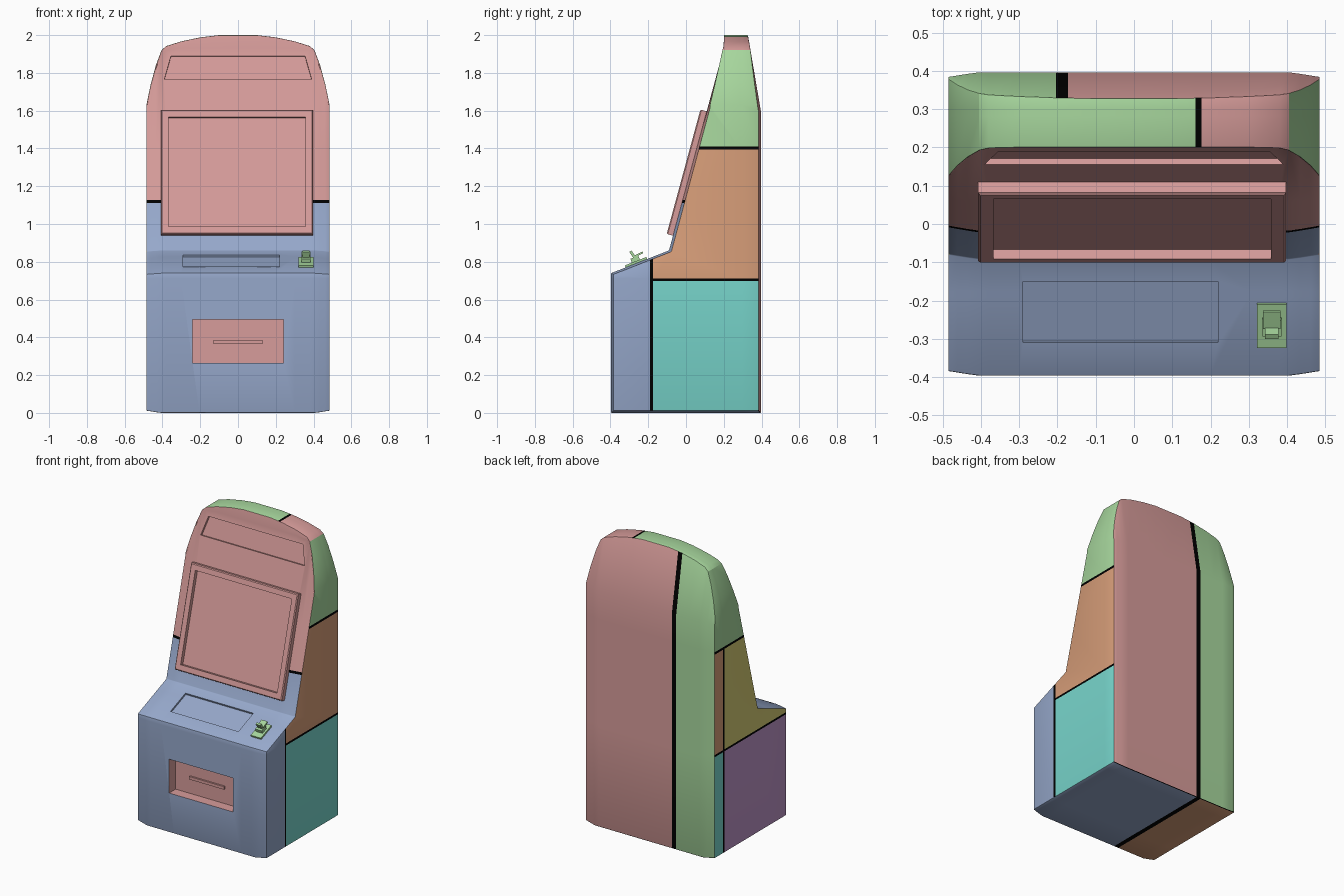
import bpy, bmesh, math
from mathutils import Matrix, Vector

cube = bpy.data.objects.get("Cube")
if cube:
    bpy.data.objects.remove(cube)

# Flat colours, given as display values and turned linear
PALETTE = {"pink": (214, 155, 153), "blue": (149, 167, 202), "green": (166, 214, 156),
           "orange": (214, 156, 120), "teal": (120, 214, 204), "olive": (212, 202, 115),
           "purple": (188, 147, 198), "black": (0, 0, 0)}
NAMES = list(PALETTE)
MATS = {}
for name, rgb in PALETTE.items():
    m = bpy.data.materials.new(name)
    m.use_nodes = True
    col = [(c / 255) ** 2.2 for c in rgb] + [1]
    m.diffuse_color = col
    m.node_tree.nodes["Principled BSDF"].inputs["Base Color"].default_value = col
    MATS[name] = m

SLOPE = 0.271                       # lean of the screen wall
LEAN = -math.atan(SLOPE)
DESK = math.atan2(0.12, 0.305)      # tilt of the control desk


def finish(name, bm, colours):
    me = bpy.data.meshes.new(name)
    bmesh.ops.recalc_face_normals(bm, faces=bm.faces)
    bm.to_mesh(me)
    bm.free()
    ob = bpy.data.objects.new(name, me)
    bpy.context.collection.objects.link(ob)
    for c in colours:
        me.materials.append(MATS[c])
    return ob


def box_bm(size, loc, tilt=0):
    bm = bmesh.new()
    mat = Matrix.Translation(loc) @ Matrix.Rotation(tilt, 4, 'X') @ Matrix.Diagonal((*size, 1))
    bmesh.ops.create_cube(bm, size=1, matrix=mat)
    return bm


def wall_y(z):
    return -0.09 + (z - 0.86) * SLOPE


def desk_z(y):
    return 0.86 + (y + 0.09) * math.tan(DESK)


# Cabinet: side profiles lofted across x, lower and thinner at the edges
def profile(x, top):
    d = 0.012 * max(0, (abs(x) - 0.41) / 0.075)
    mid = min(1.93, top - 0.02)
    back = 0.396 - (top - 1.6) * 0.17
    pts = [(-0.396 + d, d), (-0.396 + d, 0.74 - d / 2), (-0.09 + d, 0.86 - d / 2),
           (wall_y(mid) + d, mid), (wall_y(mid) + d, top), (back - d, top),
           (0.396 - d, 1.6), (0.396 - d, d)]
    return [(x, y, z) for y, z in pts]


half = [(0.485, 1.63), (0.462, 1.74), (0.435, 1.84), (0.405, 1.92),
        (0.38, 1.942), (0.3, 1.967), (0.2, 1.988), (0.1, 2.0)]
stations = [(-x, t) for x, t in half] + half[::-1]
bm = bmesh.new()
rings = [[bm.verts.new(p) for p in profile(x, t)] for x, t in stations]
for a, b in zip(rings, rings[1:]):
    for i in range(len(a)):
        j = (i + 1) % len(a)
        bm.faces.new((a[i], a[j], b[j], b[i]))
bm.faces.new(rings[0])
bm.faces.new(rings[-1])
bmesh.ops.recalc_face_normals(bm, faces=bm.faces)
sharp = [e for e in bm.edges if e.calc_face_angle(0) > math.radians(50)]
bmesh.ops.bevel(bm, geom=sharp, offset=0.008, segments=2, profile=0.5, affect='EDGES', clamp_overlap=True)
body = finish("cabinet", bm, NAMES)

# Recesses: header sign, control desk and lower tray
sign = box_bm((0.78, 0.032, 0.128), (0, 0, 0))
for v in sign.verts:
    if v.co.z > 0:
        v.co.x *= 0.91
sign.transform(Matrix.Translation((0, wall_y(1.828), 1.828)) @ Matrix.Rotation(LEAN, 4, 'X'))
cutters = [sign,
           box_bm((0.51, 0.172, 0.024), (-0.035, -0.23, desk_z(-0.23)), DESK),
           box_bm((0.48, 0.14, 0.23), (0, -0.396, 0.38))]
bpy.context.view_layer.objects.active = body
for bmc in cutters:
    cut = finish("cutter", bmc, [])
    cut.hide_render = True
    mod = body.modifiers.new("recess", 'BOOLEAN')
    mod.operation = 'DIFFERENCE'
    mod.solver = 'EXACT'
    mod.object = cut
    bpy.ops.object.modifier_apply(modifier=mod.name)
    bpy.data.objects.remove(cut)

# Panel colours, split along dark seams
SEAMS = {"back": ('x', -0.188, 0.016), "crown": ('x', 0.168, 0.008), "fore": ('y', -0.183, 0.008),
         "rear": ('y', 0.29, 0.008), "low": ('z', 0.705, 0.007), "brow": ('z', 1.12, 0.008),
         "high": ('z', 1.402, 0.008)}


def on(seam, c):
    axis, at, w = SEAMS[seam]
    return abs(getattr(c, axis) - at) < w


def colour(c, n):
    if n.z < -0.6 and c.z < 0.03:                     # underside
        if on("back", c) or c.y > 0.375:
            return "black"
        return "blue" if c.x > -0.188 else "orange"
    if c.z < 0.02 and c.y > 0.37:
        return "black"
    if abs(n.x) > 0.55 and abs(c.x) > 0.4:            # sides
        if on("high", c):
            return "black"
        if c.z > 1.4:
            return "green"
        if c.x > 0:
            if on("fore", c):
                return "black"
            if c.y < -0.183:
                return "blue"
        elif on("rear", c):
            return "black"
        if on("low", c):
            return "black"
        if c.x > 0 or c.y > 0.29:
            return "teal" if c.z < 0.705 else "orange"
        return "purple" if c.z < 0.705 else "olive"
    if n.y > 0.5 and c.y > 0.3:                       # back
        if on("back", c):
            return "black"
        return "pink" if c.x > -0.188 else "green"
    if c.z > 1.9 and n.z > 0.5:                       # top
        if on("crown", c):
            return "black"
        return "pink" if 0.168 < c.x < 0.405 else "green"
    if on("brow", c):                                 # front
        return "black"
    tray = abs(c.x) < 0.245 and 0.26 < c.z < 0.5 and c.y > -0.39
    return "pink" if c.z > 1.12 or tray else "blue"


bm = bmesh.new()
bm.from_mesh(body.data)
for axis, at, w in SEAMS.values():
    no = Vector([float(axis == k) for k in "xyz"])
    for s in (-w, w):
        bmesh.ops.bisect_plane(bm, geom=bm.verts[:] + bm.edges[:] + bm.faces[:],
                               plane_co=no * (at + s), plane_no=no)
bm.normal_update()
for f in bm.faces:
    f.material_index = NAMES.index(colour(f.calc_center_median(), f.normal))
bm.to_mesh(body.data)
bm.free()
body.select_set(True)
bpy.ops.object.shade_smooth_by_angle(angle=math.radians(25))

# Screen frame: leaning slab with a sunken display
bm = box_bm((0.805, 0.05, 0.682), (0, 0, 0))
bm.normal_update()
front = min(bm.faces, key=lambda f: f.calc_center_median().y)
outer = [e for e in front.edges]
bmesh.ops.inset_region(bm, faces=[front], thickness=0.057)
glass = bmesh.ops.extrude_face_region(bm, geom=[front])
bmesh.ops.translate(bm, verts=[v for v in glass["geom"] if isinstance(v, bmesh.types.BMVert)], vec=(0, 0.026, 0))
bmesh.ops.delete(bm, geom=[front], context='FACES')
bmesh.ops.bevel(bm, geom=outer, offset=0.006, segments=1, affect='EDGES')
bm.transform(Matrix.Translation((-0.005, wall_y(1.27) - 0.01, 1.27)) @ Matrix.Rotation(LEAN, 4, 'X'))
finish("screen_frame", bm, ["pink"])

# Tray slot bar
finish("tray_slot", box_bm((0.26, 0.02, 0.02), (0, -0.328, 0.375)), ["pink"])

# Small lever control on the desk
def control(name, size, y, lift, tilt):
    finish(name, box_bm(size, (0.36, y, desk_z(y) + lift), DESK + tilt), ["green"])


control("lever_plate", (0.077, 0.122, 0.016), -0.264, 0.004, 0)
control("lever_block", (0.05, 0.045, 0.03), -0.268, 0.02, 0)
control("lever_stick", (0.035, 0.014, 0.06), -0.278, 0.045, 0.2)
control("lever_paddle", (0.045, 0.05, 0.01), -0.25, 0.042, 0.1)
